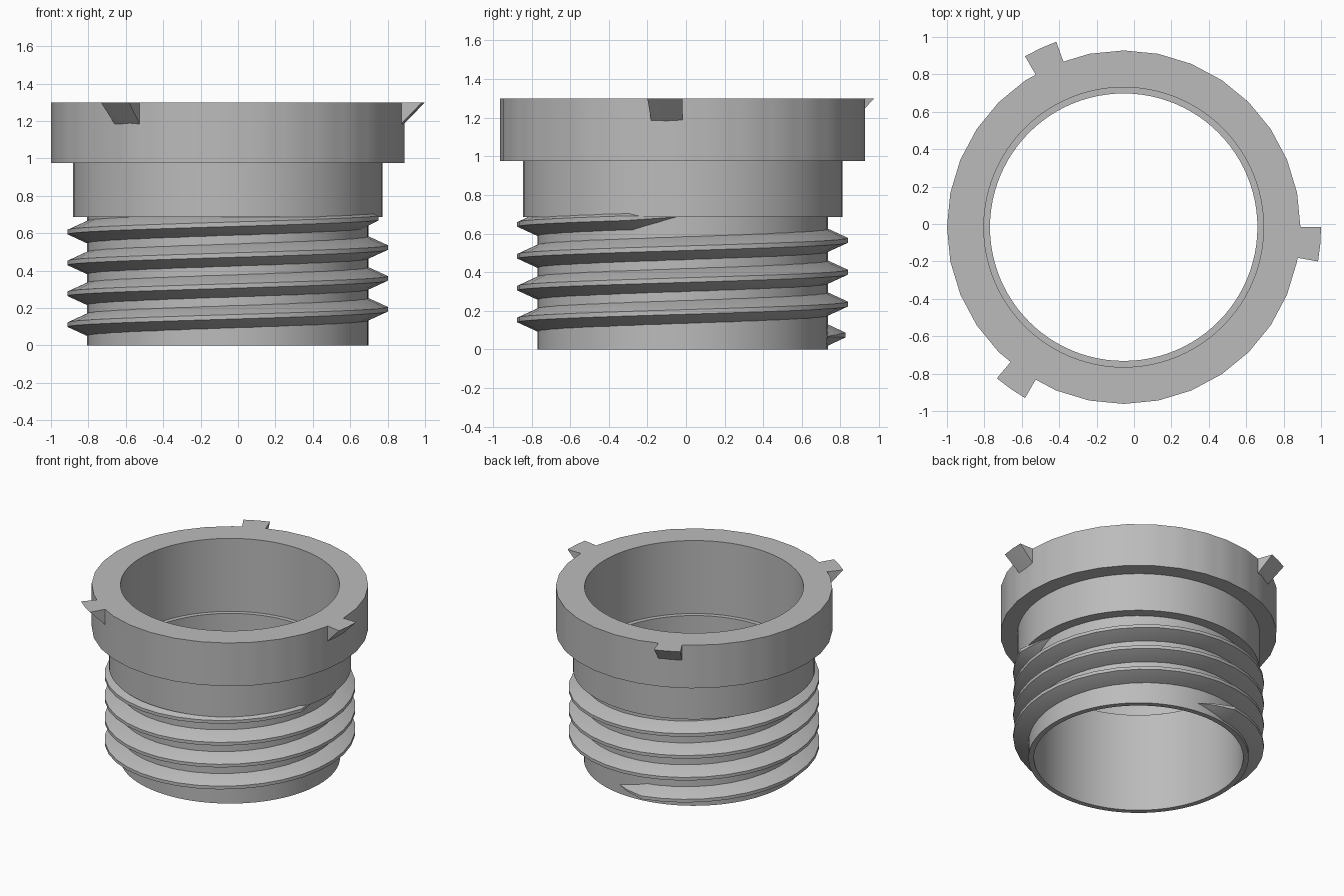
import bpy, bmesh, math

if "Cube" in bpy.data.objects:
    bpy.data.objects.remove(bpy.data.objects["Cube"], do_unlink=True)

CENTRE = (-0.055, -0.017, 0)
GREY = (0.5, 0.5, 0.5, 1)

mat = bpy.data.materials.new("plain_grey")
mat.use_nodes = True
mat.diffuse_color = GREY
mat.node_tree.nodes["Principled BSDF"].inputs["Base Color"].default_value = GREY


def sweep(name, rings, closed):
    """Join rings of (radius, angle, z) points into a solid around the axis."""
    bm = bmesh.new()
    rows = [[bm.verts.new((r * math.cos(a), r * math.sin(a), z)) for r, a, z in ring]
            for ring in rings]
    n = len(rows[0])
    pairs = list(zip(rows, rows[1:]))
    if closed:
        pairs.append((rows[-1], rows[0]))
    else:
        bm.faces.new(rows[0])
        bm.faces.new(rows[-1])
    for p, q in pairs:
        for i in range(n):
            j = (i + 1) % n
            bm.faces.new((p[i], p[j], q[j], q[i]))
    bmesh.ops.recalc_face_normals(bm, faces=bm.faces)
    mesh = bpy.data.meshes.new(name)
    bm.to_mesh(mesh)
    bm.free()
    mesh.materials.append(mat)
    obj = bpy.data.objects.new(name, mesh)
    obj.location = CENTRE
    bpy.context.collection.objects.link(obj)
    bpy.ops.object.select_all(action="DESELECT")
    obj.select_set(True)
    bpy.context.view_layer.objects.active = obj
    bpy.ops.object.shade_smooth_by_angle(angle=math.radians(25))
    return obj


# Hollow stepped body: round bore and neck, 32-sided flange
SIDES = 32
STEP = math.tau / SIDES
PROFILE = [(0.715, 0), (0.7525, 0), (0.7525, 0.687), (0.828, 0.687), (0.828, 0.975),
           (0.945, 0.975), (0.945, 1.3), (0.748, 1.3), (0.748, 0.75), (0.715, 0.75)]


def facet(r, a):
    if r < 0.9:
        return r
    return r * math.cos(STEP / 2) / math.cos(a % STEP - STEP / 2)


COUNT = SIDES * 3
angles = [math.tau * (i + 0.0001) / COUNT for i in range(COUNT)]
sweep("neck_body", [[(facet(r, a), a, z) for r, z in PROFILE] for a in angles], True)

# Helical thread, tapering to a point at both ends
PITCH = 0.165
ROOT = 0.74
THREAD = [(ROOT, -0.062), (0.7525, -0.06), (0.857, -0.012),
          (0.857, 0.012), (0.7525, 0.06), (ROOT, 0.062)]
START, END, TAPER = 80, 1440, 20
steps = (END - START) // 10
rings = []
for i in range(steps + 1):
    deg = START + 10 * i
    s = max(0.01, min(1, (deg - START) / TAPER, (END - deg) / TAPER))
    mid = 0.07 + PITCH * (deg - 90) / 360
    rings.append([(ROOT + s * (r - ROOT), math.radians(deg), mid + s * z) for r, z in THREAD])
sweep("screw_thread", rings, False)

# Three wedge lugs on the flange rim
LUG = [(0.937, 1.18), (1.055, 1.3), (0.937, 1.3)]
for k in range(3):
    rings = [[(r, math.radians(120 * k - d), z) for r, z in LUG] for d in (0, 5, 10)]
    sweep(f"rim_lug_{k + 1}", rings, False)
